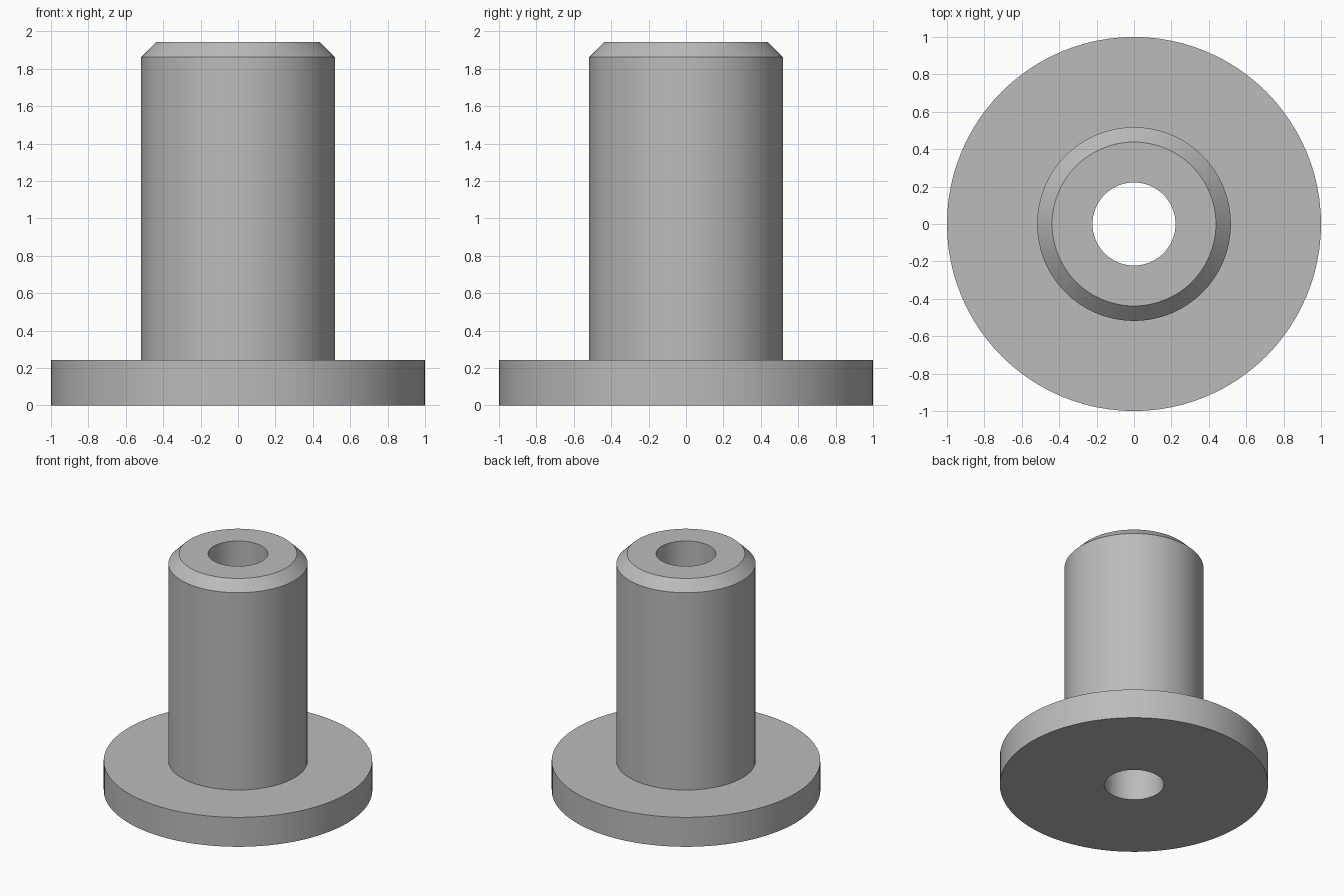
import bpy, bmesh, math
from mathutils import Matrix

cube = bpy.data.objects.get("Cube")
if cube:
    bpy.data.objects.remove(cube, do_unlink=True)

SEGMENTS = 96
BORE, SHAFT, FLANGE = 0.222, 0.518, 1.0
FLANGE_TOP, HEIGHT, CHAMFER = 0.242, 1.943, 0.08

# Plain grey metal
grey = bpy.data.materials.new("grey_metal")
grey.use_nodes = True
colour = (0.5, 0.5, 0.5, 1)
grey.diffuse_color = colour
grey.node_tree.nodes["Principled BSDF"].inputs["Base Color"].default_value = colour

# Closed half section (radius, height): bore, flange, shaft, chamfered tip
section = [
    (BORE, 0), (FLANGE, 0), (FLANGE, FLANGE_TOP), (SHAFT, FLANGE_TOP),
    (SHAFT, HEIGHT - CHAMFER), (SHAFT - CHAMFER, HEIGHT), (BORE, HEIGHT),
]


def lathe(name, profile, material):
    """Revolve a closed profile around the z axis."""
    bm = bmesh.new()
    rings = []
    for i in range(SEGMENTS):
        turn = Matrix.Rotation(math.tau * i / SEGMENTS, 3, "Z")
        ring = [bm.verts.new((r, 0, z)) for r, z in profile]
        bmesh.ops.rotate(bm, verts=ring, cent=(0, 0, 0), matrix=turn)
        rings.append(ring)
    count = len(profile)
    for i, ring in enumerate(rings):
        following = rings[(i + 1) % SEGMENTS]
        for j in range(count):
            k = (j + 1) % count
            bm.faces.new((ring[j], following[j], following[k], ring[k]))
    bmesh.ops.recalc_face_normals(bm, faces=bm.faces)
    mesh = bpy.data.meshes.new(name)
    bm.to_mesh(mesh)
    bm.free()
    mesh.materials.append(material)
    obj = bpy.data.objects.new(name, mesh)
    bpy.context.collection.objects.link(obj)
    return obj


bushing = lathe("flanged_bushing", section, grey)

# Smooth round walls, crisp rims
bpy.ops.object.select_all(action="DESELECT")
bushing.select_set(True)
bpy.context.view_layer.objects.active = bushing
bpy.ops.object.shade_smooth_by_angle(angle=math.radians(30))
